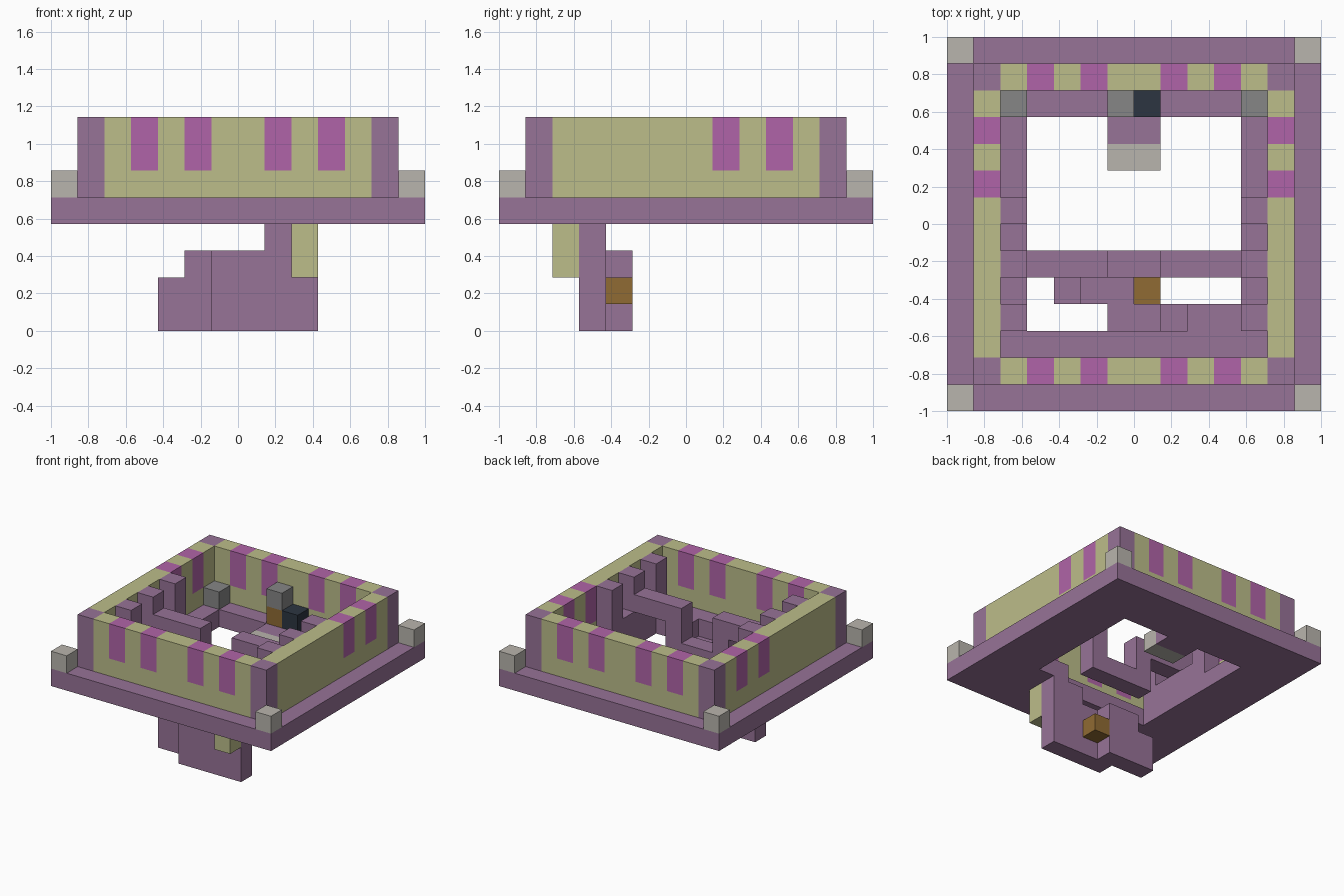
import bpy
import bmesh
from mathutils import Vector

cube = bpy.data.objects.get("Cube")
if cube:
    bpy.data.objects.remove(cube)

U = 1 / 7  # size of one block


def material(name, hex_code):
    def linear(pair):
        c = int(pair, 16) / 255
        return c / 12.92 if c < 0.04045 else ((c + 0.055) / 1.055) ** 2.4
    color = [linear(hex_code[i:i + 2]) for i in (0, 2, 4)] + [1]
    mat = bpy.data.materials.new(name)
    mat.use_nodes = True
    mat.diffuse_color = color
    mat.node_tree.nodes["Principled BSDF"].inputs["Base Color"].default_value = color
    return mat


purple = material("muted purple", "977397")
olive = material("pale olive", "bcbd8a")
magenta = material("magenta", "b064a8")
stone = material("light stone", "b9b5ad")
gray = material("mid gray", "868686")
dark = material("dark slate", "2c3541")
brown = material("wood brown", "906b33")


def blocks(name, mat, boxes):
    """One object from boxes (x0, x1, y0, y1, z0, z1), measured in blocks."""
    bm = bmesh.new()
    for x0, x1, y0, y1, z0, z1 in boxes:
        verts = bmesh.ops.create_cube(bm, size=1)["verts"]
        for v in verts:
            v.co = Vector((x1 if v.co.x > 0 else x0,
                           y1 if v.co.y > 0 else y0,
                           z1 if v.co.z > 0 else z0)) * U
    mesh = bpy.data.meshes.new(name)
    bm.to_mesh(mesh)
    bm.free()
    mesh.materials.append(mat)
    obj = bpy.data.objects.new(name, mesh)
    bpy.context.collection.objects.link(obj)
    return obj


def wall(name, place, stripes, cells=range(-5, 5)):
    """Wall of blocks whose upper two courses are striped."""
    blocks(name + "_base", olive, [place(-5, 5) + (5, 6)])
    for label, mat, wanted in (("_upper", olive, False), ("_stripes", magenta, True)):
        runs = []
        for c in cells:
            if (c in stripes) == wanted:
                if runs and runs[-1][1] == c:
                    runs[-1][1] = c + 1
                else:
                    runs.append([c, c + 1])
        blocks(name + label, mat, [place(a, b) + (6, 8) for a, b in runs])


# Floor ring with an open middle
blocks("floor_ring", purple, [
    (-7, 7, -7, -4, 4, 5), (-7, 7, 4, 7, 4, 5),
    (-7, -4, -4, 4, 4, 5), (4, 7, -4, 4, 4, 5)])

# Striped walls, corner posts and outer corner stones
for label, s in (("front", -6), ("back", 5)):
    wall(label + "_wall", lambda a, b: (a, b, s, s + 1), (-4, -2, 1, 3))
for label, s in (("right", -6), ("left", 5)):
    wall(label + "_wall", lambda a, b: (s, s + 1, a, b), (1, 3))
blocks("corner_posts", purple,
       [(x, x + 1, y, y + 1, 5, 8) for x in (-6, 5) for y in (-6, 5)])
blocks("corner_stones", stone,
       [(x, x + 1, y, y + 1, 5, 6) for x in (-7, 6) for y in (-7, 6)])

# Notched inner ledges along both sides
for label, x in (("right", -5), ("left", 4)):
    blocks(label + "_ledge", purple,
           [(x, x + 1, y, y + 1, 5, 8) for y in (-4, -2, 0)]
           + [(x, x + 1, y, y + 1, 5, 6) for y in (-3, -1)])

# Hanging bridge across the opening, lower in the middle
blocks("bridge", purple, [
    (-4, -2, -2, -1, 6, 7), (2, 4, -2, -1, 6, 7),
    (-2, -1, -2, -1, 4, 7), (1, 2, -2, -1, 4, 7),
    (-1, 1, -2, -1, 4, 5)])

# Furnishings along the back ledge
blocks("back_corner_blocks", gray, [(-5, -4, 4, 5, 5, 6), (4, 5, 4, 5, 5, 6)])
blocks("wooden_block", brown, [(-1, 0, 4, 5, 5, 6)])
blocks("wooden_block_cap", gray, [(-1, 0, 4, 5, 6, 7)])
blocks("dark_block", dark, [(0, 1, 4, 5, 5, 6)])
blocks("landing", purple, [(-1, 1, 3, 4, 4, 5)])
blocks("landing_step", stone, [(-1, 1, 2, 3, 4, 5)])

# Stepped walls hanging below the floor
blocks("lower_wall_front", purple, [
    (-1, 1, -4, -3, 0, 3), (1, 2, -4, -3, 0, 4),
    (2, 3, -4, -3, 0, 5), (3, 4, -4, -3, 4, 5)])
blocks("lower_wall_rear", purple, [(-3, -2, -3, -2, 0, 2), (-2, 0, -3, -2, 0, 3)])
blocks("lower_wooden_block", brown, [(0, 1, -3, -2, 1, 2)])
blocks("hanging_olive_block", olive, [(2, 3, -5, -4, 2, 4)])
